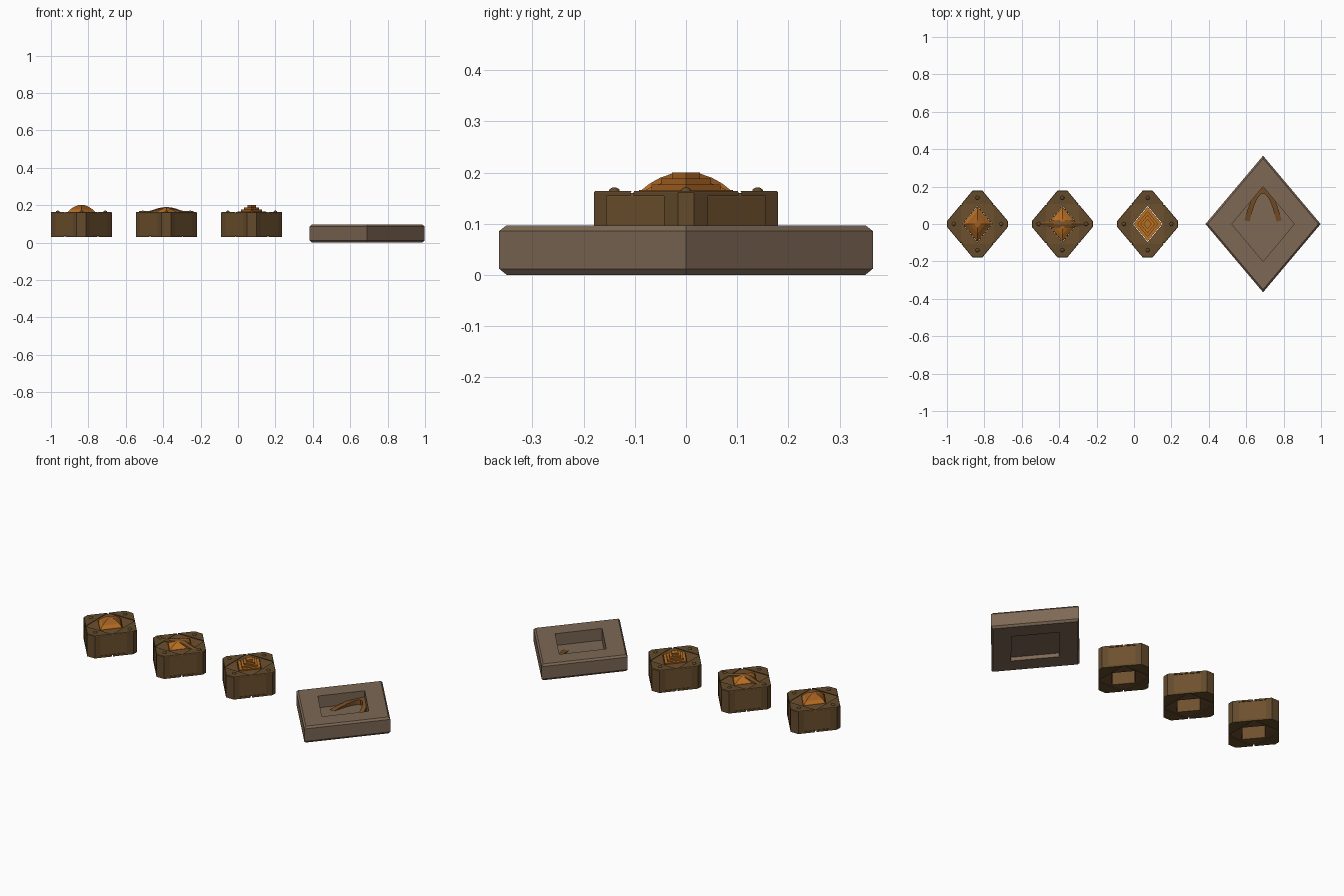
import bpy, bmesh, math
from mathutils import Matrix

if "Cube" in bpy.data.objects:
    bpy.data.objects.remove(bpy.data.objects["Cube"])


def material(name, r, g, b):
    m = bpy.data.materials.new(name)
    m.diffuse_color = (r, g, b, 1)
    m.use_nodes = True
    for n in m.node_tree.nodes:
        if n.type == 'BSDF_PRINCIPLED':
            n.inputs["Base Color"].default_value = (r, g, b, 1)
            n.inputs["Roughness"].default_value = 0.8
    return m


STONE = material("warm stone", 0.205, 0.138, 0.09)
WOOD = material("brown body", 0.155, 0.08, 0.027)
TRIM = material("dark brown trim", 0.125, 0.068, 0.025)
ORANGE = material("orange", 0.49, 0.16, 0.016)
AMBER = material("deep amber", 0.36, 0.115, 0.016)
RUST = material("rust brown", 0.19, 0.08, 0.02)


def finish(bm, name, mats, loc=(0, 0, 0)):
    bmesh.ops.recalc_face_normals(bm, faces=bm.faces)
    me = bpy.data.meshes.new(name)
    bm.to_mesh(me)
    bm.free()
    ob = bpy.data.objects.new(name, me)
    ob.location = loc
    for m in mats:
        me.materials.append(m)
    bpy.context.collection.objects.link(ob)
    return ob


def diamond(a, b, tx=0.0, ty=0.0):
    """Diamond outline, with the corners cut off when tx and ty are set."""
    if not tx:
        return [(a, 0), (0, b), (-a, 0), (0, -b)]
    x, y, u, v = a * (1 - tx), b * tx, a * ty, b * (1 - ty)
    return [(x, -y), (x, y), (u, v), (-u, v),
            (-x, y), (-x, -y), (-u, -v), (u, -v)]


def loft(bm, rings, closed=False):
    """Skin a list of (outline, z); closed joins the last ring to the first."""
    loops = [[bm.verts.new((x, y, z)) for x, y in pts] for pts, z in rings]
    pairs = list(zip(loops, loops[1:]))
    if closed:
        pairs.append((loops[-1], loops[0]))
    else:
        bm.faces.new(loops[0])
        bm.faces.new(loops[-1])
    for p, q in pairs:
        n = len(p)
        for i in range(n):
            j = (i + 1) % n
            bm.faces.new((p[i], p[j], q[j], q[i]))


# Proportions shared by the three small boxes
A, B = 0.176, 0.21
HOLE = (0.08, 0.097)
CUT = (0.074, 0.143)


def trapezoid(c, axis, sign, grow=0.0):
    """Corner of the box outline beyond distance c on one axis."""
    main, side, t = ((A, B, CUT[0]), (B, A, CUT[1]))[axis]
    end = main * (1 - t)
    w0, w1 = side * (1 - c / main), side * t
    pts = [(c, -w0), (end + grow, -w1), (end + grow, w1), (c, w0)]
    return [(sign * p, q) if axis == 0 else (q, sign * p) for p, q in pts]


def small_box(label, x):
    loc = (x, 0, 0)
    # hollow body, chamfered at top and bottom
    bm = bmesh.new()
    outer = lambda s: diamond(A * s, B * s, *CUT)
    inner = diamond(*HOLE, 0.02, 0.02)
    loft(bm, [(inner, 0.036), (outer(0.95), 0.036), (outer(0.975), 0.042),
              (outer(0.975), 0.153), (outer(0.95), 0.16), (inner, 0.16)],
         closed=True)
    finish(bm, label + "_body", [WOOD], loc)

    # corner brackets: top plate, bottom plate and upright
    bm = bmesh.new()
    for axis, plate, post in ((0, 0.09, 0.14), (1, 0.108, 0.155)):
        for s in (-1, 1):
            top = trapezoid(plate, axis, s)
            up = trapezoid(post, axis, s)
            loft(bm, [(top, 0.154), (top, 0.161),
                      ([(p * 0.985, q * 0.985) for p, q in top], 0.164)])
            loft(bm, [(top, 0.031), (top, 0.042)])
            loft(bm, [(up, 0.04), (up, 0.156)])
    finish(bm, label + "_corner_brackets", [TRIM], loc)

    # rivets on the top plates
    bm = bmesh.new()
    for px, py in ((0.127, 0), (-0.127, 0), (0, 0.14), (0, -0.14)):
        bmesh.ops.create_uvsphere(
            bm, u_segments=10, v_segments=6, radius=0.011,
            matrix=Matrix.Translation((px, py, 0.163)) @ Matrix.Diagonal((1, 1, 0.75, 1)))
    ob = finish(bm, label + "_rivets", [TRIM], loc)
    ob.data.shade_smooth()


def gem(name, x, levels, mats, rule):
    bm = bmesh.new()
    loft(bm, [(diamond(HOLE[0] * s, HOLE[1] * s), z) for s, z in levels])
    ob = finish(bm, name, mats, (x, 0, 0))
    for f in ob.data.polygons:
        f.material_index = rule(f)


X1, X2, X3 = -0.837, -0.383, 0.073
small_box("dome_box", X1)
small_box("ridge_box", X2)
small_box("step_box", X3)

# rounded four-sided dome
gem("dome_cap", X1, [(0.98, 0.15), (0.93, 0.163), (0.74, 0.178), (0.52, 0.19), (0.22, 0.2)],
    [ORANGE, AMBER], lambda f: int(f.center.z > 0.184))

# low dome with a lens-shaped ridge across it
gem("low_cap", X2, [(0.98, 0.15), (0.95, 0.16), (0.6, 0.176), (0.25, 0.186)],
    [ORANGE], lambda f: 0)
bm = bmesh.new()
N = 12
sections = []
for i in range(N + 1):
    u = -1 + 2 * i / N
    w = 0.001 + 0.02 * (1 - u * u)
    z = 0.168 + 0.022 * max(0, 1 - (u * 1.7) ** 2)
    low = 0.135 if abs(u) < 0.55 else 0.158
    sections.append([bm.verts.new((u * 0.145, y, h))
                     for y, h in ((-w, low), (-w, z - 0.006), (0, z), (w, z - 0.006), (w, low))])
for p, q in zip(sections, sections[1:]):
    for i in range(5):
        j = (i + 1) % 5
        bm.faces.new((p[i], p[j], q[j], q[i]))
bm.faces.new(sections[0])
bm.faces.new(sections[-1])
finish(bm, "ridge", [RUST], (X2, 0, 0))

# stepped pyramid
steps = [(0.95, 0.15)]
for s, z in ((0.95, 0.166), (0.7, 0.177), (0.5, 0.188), (0.28, 0.2)):
    steps += [(s, steps[-1][1]), (s, z)]
gem("stepped_cap", X3, steps[1:], [ORANGE, AMBER],
    lambda f: int(abs(f.normal.z) < 0.5))

# large slab with a deep recess above and a shallow one below
XS, SA, SB = 0.69, 0.308, 0.365
bm = bmesh.new()
recess = diamond(0.167, 0.2)
edge = lambda s: diamond(SA * s, SB * s)
loft(bm, [(recess, 0.023), (recess, 0), (edge(0.96), 0), (edge(1), 0.012),
          (edge(1), 0.086), (edge(0.96), 0.097), (recess, 0.097), (recess, 0.027)])
finish(bm, "slab", [STONE], (XS, 0, 0))

# curved band lying in the recess, rising toward the back corner
bm = bmesh.new()
bands = []
for i in range(N + 1):
    u = -1 + 2 * i / N
    x0, y0 = 0.1 * u, 0.2 - 0.18 * u * u
    x1, y1 = 0.072 * u, 0.163 - 0.15 * u * u
    h = 0.03 + 0.03 * (1 - u * u)
    bands.append([bm.verts.new(c) for c in
                  ((x0, y0, 0.026), (x0, y0, h), (x1, y1, h - 0.003), (x1, y1, 0.026))])
for p, q in zip(bands, bands[1:]):
    for i in range(4):
        j = (i + 1) % 4
        bm.faces.new((p[i], p[j], q[j], q[i]))
bm.faces.new(bands[0])
bm.faces.new(bands[-1])
finish(bm, "recess_arch", [RUST], (XS, 0, 0))
